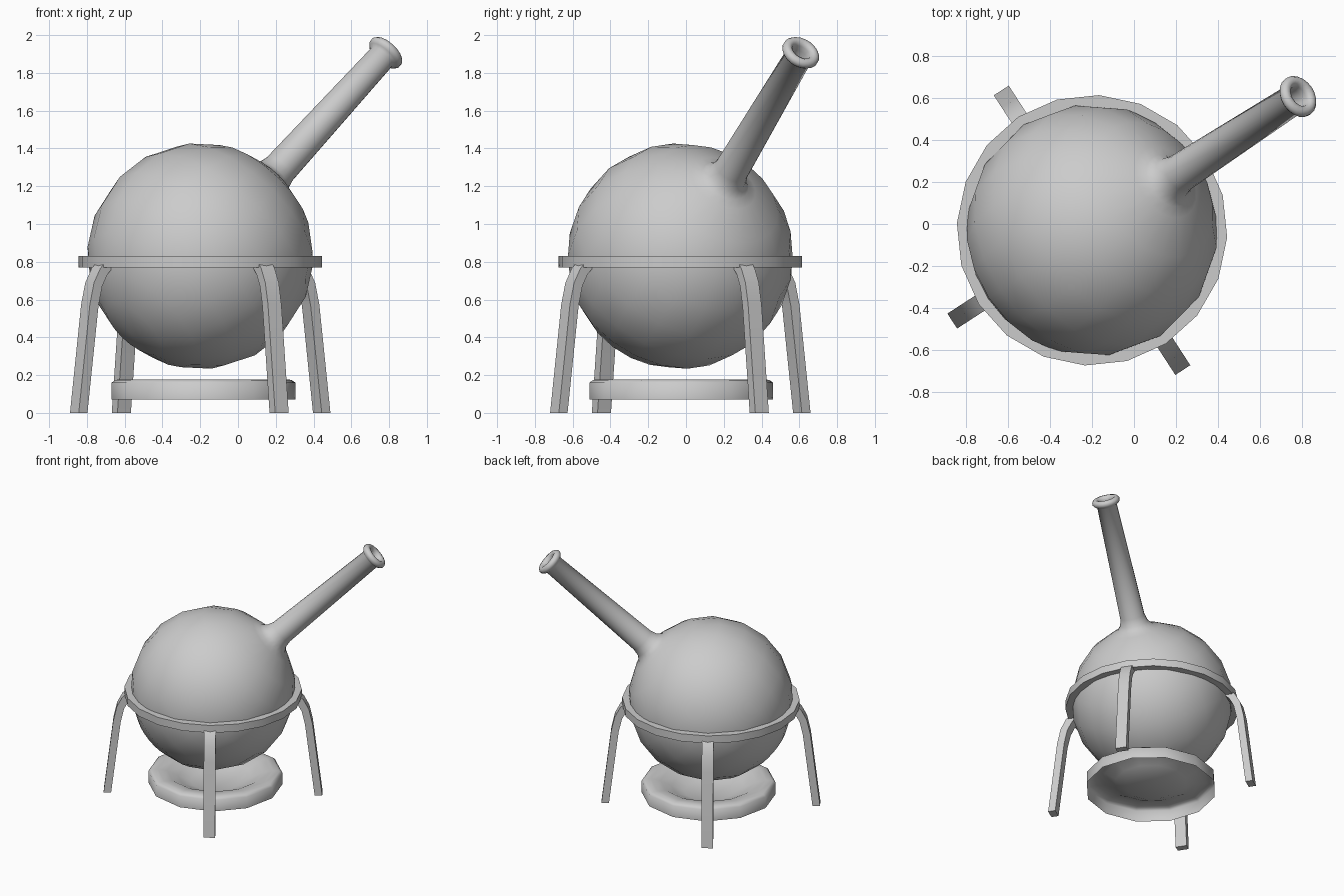
import bpy, bmesh
from math import sin, cos, radians, pi
from mathutils import Vector, Matrix

if "Cube" in bpy.data.objects:
    bpy.data.objects.remove(bpy.data.objects["Cube"])

TURN = radians(33)                      # whole set is turned about z
CENTRE = Vector((-0.2, -0.03, 0))
PLACE = Matrix.Translation(CENTRE) @ Matrix.Rotation(TURN, 4, 'Z')


def finish(bm, name, matrix, angle, recalc=True):
    bmesh.ops.remove_doubles(bm, verts=bm.verts, dist=1e-5)
    if recalc:
        bmesh.ops.recalc_face_normals(bm, faces=bm.faces)
    bm.transform(matrix)
    me = bpy.data.meshes.new(name)
    bm.to_mesh(me)
    bm.free()
    ob = bpy.data.objects.new(name, me)
    bpy.context.collection.objects.link(ob)
    bpy.ops.object.select_all(action='DESELECT')
    ob.select_set(True)
    bpy.context.view_layer.objects.active = ob
    bpy.ops.object.shade_smooth_by_angle(angle=radians(angle))
    return ob


def lathe(name, profile, sides, matrix, closed=False, angle=60):
    """Spin (radius, height) points about local z."""
    bm = bmesh.new()
    rings = [[bm.verts.new((r * cos(2 * pi * i / sides), r * sin(2 * pi * i / sides), z))
              for i in range(sides)] for r, z in profile]
    pairs = list(zip(rings, rings[1:]))
    if closed:
        pairs.append((rings[-1], rings[0]))
    for a, b in pairs:
        for i in range(sides):
            j = (i + 1) % sides
            bm.faces.new((a[i], a[j], b[j], b[i]))
    return finish(bm, name, matrix, angle)


def sweep_leg(name, path, width, depth, matrix):
    """Rectangular bar following (radius, height) points."""
    bm = bmesh.new()
    pts = [Vector((r, 0, z)) for r, z in path]
    loops = []
    for i, p in enumerate(pts):
        t = (pts[min(i + 1, len(pts) - 1)] - pts[max(i - 1, 0)]).normalized()
        n = Vector((1, 0, 0)) if i == 0 else Vector((t.z, 0, -t.x))
        loops.append([bm.verts.new(p + n * depth / 2 * a + Vector((0, width / 2 * b, 0)))
                      for a, b in ((1, 1), (-1, 1), (-1, -1), (1, -1))])
    for a, b in zip(loops, loops[1:]):
        for i in range(4):
            j = (i + 1) % 4
            bm.faces.new((a[i], a[j], b[j], b[i]))
    bm.faces.new(loops[0])
    bm.faces.new(loops[-1])
    return finish(bm, name, matrix, 50)


# round flask with tilted neck, rolled lip and bore
R = 0.6
flask = [(R * sin(radians(a)), -R * cos(radians(a))) for a in range(0, 163, 18)]
flask += [(0.135, 0.59), (0.105, 0.625), (0.092, 0.68), (0.074, 1.555)]
flask += [(0.078 + 0.027 * cos(radians(a)), 1.59 + 0.027 * sin(radians(a)))
          for a in range(-60, 181, 40)]
flask += [(0.05, 1.56), (0.055, 1.1), (0, 1.1)]
tilt = Matrix.Translation((0, 0, 0.83)) @ Matrix.Rotation(radians(90 - 42.6), 4, 'Y')
lathe("flask", flask, 20, PLACE @ tilt)

# support ring round the flask
lathe("stand_ring", [(0.58, 0.77), (0.645, 0.77), (0.645, 0.83), (0.58, 0.83)],
      20, PLACE, closed=True, angle=40)

# four bent legs
LEG = [(0.767, 0), (0.697, 0.57), (0.672, 0.68), (0.635, 0.75), (0.60, 0.785)]
for k in range(4):
    sweep_leg(f"stand_leg_{k + 1}", LEG, 0.085, 0.055,
              PLACE @ Matrix.Rotation(k * pi / 2, 4, 'Z'))

# shallow dish under the flask
dish = [(0, 0.085), (0.18, 0.088), (0.27, 0.125), (0.35, 0.165), (0.42, 0.178),
        (0.465, 0.175), (0.4875, 0.16), (0.4875, 0.07)]
lathe("base_dish", dish, 12, Matrix.Translation((0.017, 0.005, 0)) @ PLACE, angle=75)
